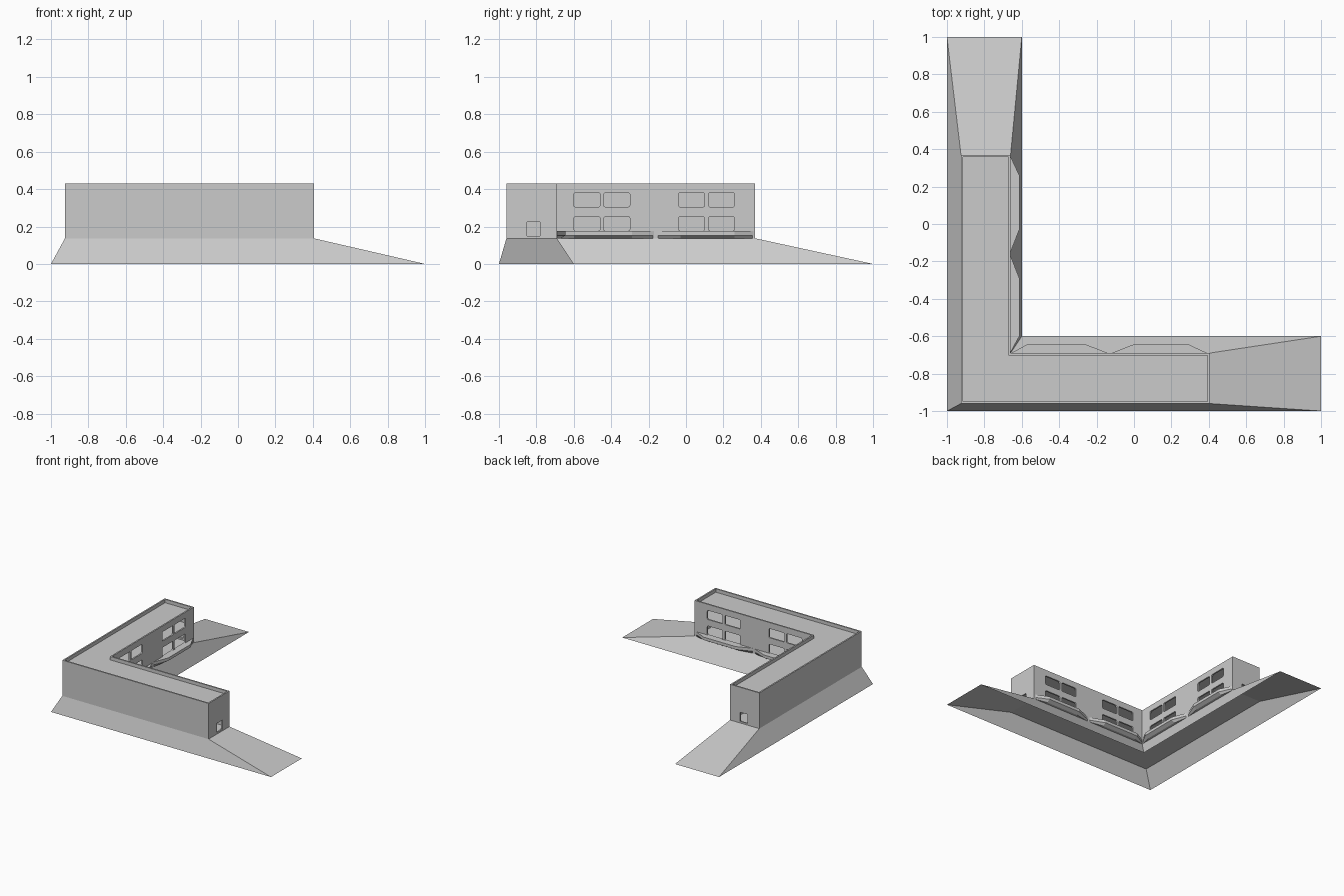
import bpy, bmesh, math

if "Cube" in bpy.data.objects:
    bpy.data.objects.remove(bpy.data.objects["Cube"])

grey = bpy.data.materials.new("plaster_grey")
grey.diffuse_color = (0.6, 0.6, 0.6, 1)
grey.use_nodes = True
grey.node_tree.nodes["Principled BSDF"].inputs["Base Color"].default_value = grey.diffuse_color

XI, YI = -0.66, -0.69          # inner corner of the L-shaped building
BASE, TOP = 0.137, 0.43        # plinth top and parapet top
WALL = 0.012


def loft(name, rings, cap_start=True, cap_end=True, cyclic=False):
    """Skin a sequence of equal-length point rings."""
    bm = bmesh.new()
    vs = [[bm.verts.new(p) for p in r] for r in rings]
    n = len(vs[0])
    pairs = list(zip(vs, vs[1:])) + ([(vs[-1], vs[0])] if cyclic else [])
    for a, b in pairs:
        for i in range(n):
            j = (i + 1) % n
            bm.faces.new((a[i], a[j], b[j], b[i]))
    if cap_start and not cyclic:
        bm.faces.new(vs[0][::-1])
    if cap_end and not cyclic:
        bm.faces.new(vs[-1])
    bmesh.ops.recalc_face_normals(bm, faces=bm.faces)
    me = bpy.data.meshes.new(name)
    bm.to_mesh(me)
    bm.free()
    me.materials.append(grey)
    ob = bpy.data.objects.new(name, me)
    bpy.context.collection.objects.link(ob)
    return ob


def ell(x0, y0, x1, y1, xi, yi, z):
    return [(x0, y0, z), (x1, y0, z), (x1, yi, z), (xi, yi, z), (xi, y1, z), (x0, y1, z)]


def building(z, t=0.0):
    return ell(-0.925 + t, -0.96 + t, 0.405 - t, 0.37 - t, XI - t, YI - t, z)


# Mapping from (along, out, height) to the two mirrored courtyard wings
def east(u, d, z):
    return (XI + u, YI + d, z)


def north(u, d, z):
    return (XI + d, YI + u, z)


def rounded(u0, u1, z0, z1, r=0.009):
    pts = []
    for k, (cu, cz) in enumerate([(u1 - r, z1 - r), (u0 + r, z1 - r), (u0 + r, z0 + r), (u1 - r, z0 + r)]):
        for s in range(4):
            a = math.pi / 2 * (k + s / 3)
            pts.append((cu + r * math.cos(a), cz + r * math.sin(a)))
    return pts


# Sloped plinth with long end ramps, open underneath
loft("plinth", [ell(-1, -1, 1, 1, -0.6, -0.6, 0), building(BASE)], cap_start=False)

# Hollow walls rising to the parapet
walls = loft("walls", [building(BASE), building(TOP), building(TOP, WALL), building(BASE, WALL)], cyclic=True)

# Upper floor and sunken flat roof
for name, z in (("upper_floor", 0.285), ("roof", 0.402)):
    loft(name, [building(z - 0.015, WALL - 0.002), building(z, WALL - 0.002)])

cutters = []
for tag, at in (("east", east), ("north", north)):
    # Two storeys of paired windows
    for u in (0.09, 0.25, 0.65, 0.81):
        for z in (0.177, 0.305):
            out = rounded(u, u + 0.14, z, z + 0.075)
            cutters.append(loft("window_cutter", [[at(a, d, b) for a, b in out] for d in (-0.03, 0.03)]))
    # Small doorway in the end wall
    end = 1.065 if at is east else 1.06
    door = [(-0.16, 0.15), (-0.09, 0.15), (-0.09, 0.225), (-0.16, 0.225)]
    cutters.append(loft("door_cutter", [[at(u, d, z) for d, z in door] for u in (end - 0.03, end + 0.03)]))
    # Trapezoid ledges with chamfered undersides
    for i, (a, b, c, e) in enumerate([(0.0, 0.09, 0.40, 0.525), (0.535, 0.66, 0.95, 1.055)]):
        rings = []
        for z, d in ((BASE, 0.02), (0.153, 0.047), (0.177, 0.047)):
            rings.append([at(a, -0.002, z), at(b, d, z), at(c, d, z), at(e, -0.002, z)])
        loft(f"{tag}_ledge_{i + 1}", rings)

# Cut the openings
for c in cutters:
    m = walls.modifiers.new("opening", 'BOOLEAN')
    m.operation = 'DIFFERENCE'
    m.solver = 'EXACT'
    m.object = c
bpy.context.view_layer.objects.active = walls
walls.select_set(True)
for m in list(walls.modifiers):
    bpy.ops.object.modifier_apply(modifier=m.name)
for c in cutters:
    bpy.data.objects.remove(c)
